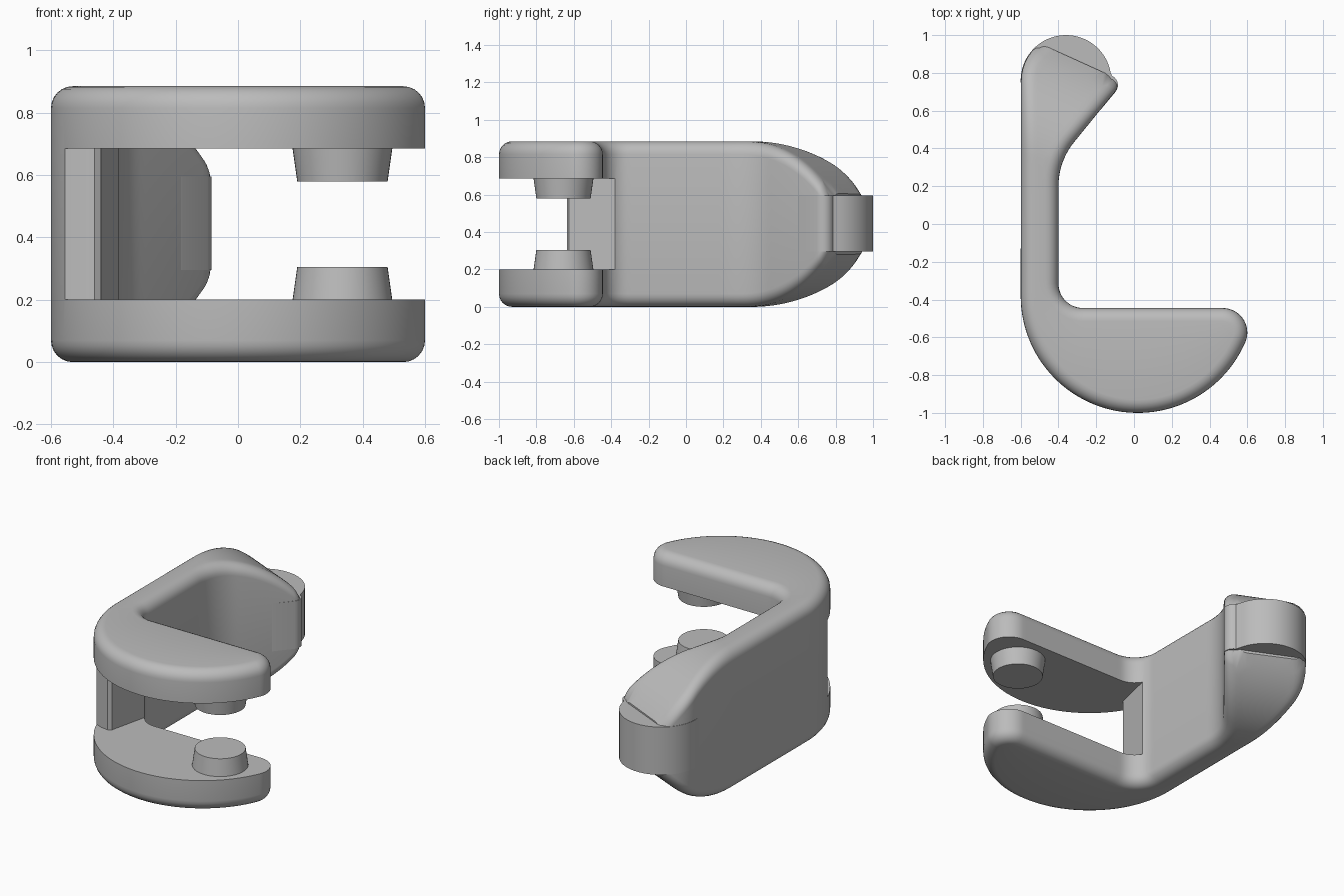
import bpy
import bmesh
from math import sin, cos, pi, radians, sqrt, ceil
from mathutils import Vector
from mathutils.geometry import delaunay_2d_cdt

if "Cube" in bpy.data.objects:
    bpy.data.objects.remove(bpy.data.objects["Cube"])

HEIGHT, FILLET = 0.885, 0.07
SLOT_LOW, SLOT_HIGH = 0.2, 0.685

grey = bpy.data.materials.new("plain grey")
grey.use_nodes = True
grey.diffuse_color = (0.5, 0.5, 0.5, 1)
grey.node_tree.nodes["Principled BSDF"].inputs["Base Color"].default_value = (0.5, 0.5, 0.5, 1)


def arc(cx, cy, r, start, end, step=8):
    n = max(2, ceil(abs(end - start) / step))
    angles = [radians(start + (end - start) * i / n) for i in range(n + 1)]
    return [Vector((cx + r * cos(a), cy + r * sin(a))) for a in angles]


def add_object(name, bm):
    bmesh.ops.recalc_face_normals(bm, faces=bm.faces)
    mesh = bpy.data.meshes.new(name)
    bm.to_mesh(mesh)
    bm.free()
    mesh.materials.append(grey)
    obj = bpy.data.objects.new(name, mesh)
    bpy.context.scene.collection.objects.link(obj)
    return obj


def prism(name, outline, low, high):
    bm = bmesh.new()
    face = bm.faces.new([bm.verts.new((p[0], p[1], low)) for p in outline])
    top = bmesh.ops.extrude_face_region(bm, geom=[face])["geom"]
    moved = [v for v in top if isinstance(v, bmesh.types.BMVert)]
    bmesh.ops.translate(bm, verts=moved, vec=(0, 0, high - low))
    return add_object(name, bm)


def smooth(obj):
    bpy.ops.object.select_all(action="DESELECT")
    obj.select_set(True)
    bpy.context.view_layer.objects.active = obj
    bpy.ops.object.shade_smooth_by_angle(angle=radians(30))


def resample(points, step):
    # Points along an open path at a roughly even spacing
    out = []
    for a, b in zip(points, points[1:]):
        n = max(1, round((b - a).length / step))
        out += [a.lerp(b, i / n) for i in range(n)]
    return out + [points[-1]]


# Body outline, open across the slanted back end
side = (arc(-0.36, 0.76, 0.238, 125, 180)
        + arc(0.02, -0.38, 0.62, 180, 336.6, 3)
        + arc(0.47, -0.575, 0.13, -23.4, 90)[1:]
        + arc(-0.27, -0.315, 0.13, 270, 180)
        + arc(-0.03, 0.2, 0.37, 180, 140, 4)
        + arc(-0.14, 0.735, 0.053, -40, 65, 15))
side = resample(side, 0.022)
end_line = resample([side[-1], side[0]], 0.025)[1:-1]
outline = side + end_line


def side_distance(p):
    best = 9.0
    for a, b in zip(side, side[1:]):
        ab = b - a
        t = min(1, max(0, (p - a).dot(ab) / ab.length_squared))
        best = min(best, (p - a - ab * t).length_squared)
    return sqrt(best)


def top_height(p):
    # Flat top that curves down toward the slanted end, with a rounded rim
    along = min(max(p.y + 0.444 * (p.x + 0.5) - 0.34, 0), 0.625)
    drop = 0.814 - sqrt(0.814 ** 2 - along ** 2)
    d = FILLET - min(side_distance(p), FILLET)
    return HEIGHT - drop - FILLET + sqrt(max(FILLET ** 2 - d ** 2, 0))


# Body surface points: rim rings, then a grid over the curved end
points = list(outline)
rings = 6
for k in range(1, rings + 1):
    d = FILLET * (1 - cos(k / rings * pi / 2))
    for i in range(1, len(side) - 1):
        t = (side[i + 1] - side[i - 1]).normalized()
        p = side[i] + Vector((-t.y, t.x)) * d
        if side_distance(p) > d * 0.97:
            points.append(p)
for i in range(20):
    for j in range(26):
        p = Vector((-0.6 + 0.03 * i, 0.2 + 0.03 * j))
        if side_distance(p) > FILLET + 0.012:
            points.append(p)

flat = delaunay_2d_cdt(points, [], [list(range(len(outline)))], 1, 1e-5)
bm = bmesh.new()
heights = [top_height(p) for p in flat[0]]
upper = [bm.verts.new((p.x, p.y, h)) for p, h in zip(flat[0], heights)]
lower = [bm.verts.new((p.x, p.y, HEIGHT - h)) for p, h in zip(flat[0], heights)]
directed = set()
for f in flat[2]:
    bm.faces.new([upper[i] for i in f])
    bm.faces.new([lower[i] for i in reversed(f)])
    directed.update((f[i - 1], f[i]) for i in range(len(f)))
for a, b in directed:
    if (b, a) not in directed:
        bm.faces.new((upper[b], upper[a], lower[a], lower[b]))
bmesh.ops.delete(bm, geom=[v for v in bm.verts if not v.link_faces], context="VERTS")
body = add_object("clip_body", bm)

# Slot that splits the front into two jaws
slot = [(-0.64, -0.575), (-0.555, -0.612), (-0.51, -0.63), (-0.46, -0.637), (-0.44, -0.625),
        (-0.383, -0.38), (-0.27, -0.3), (0.8, -0.3), (0.8, -1.2), (-0.8, -1.2), (-0.8, -0.575)]
cutter = prism("slot_cutter", slot, SLOT_LOW, SLOT_HIGH)
cutter.hide_render = True
cut = body.modifiers.new("slot", "BOOLEAN")
cut.operation = "DIFFERENCE"
cut.solver = "EXACT"
cut.object = cutter
bpy.context.view_layer.objects.active = body
bpy.ops.object.modifier_apply(modifier=cut.name)
bpy.data.objects.remove(cutter)
smooth(body)

# Rounded block at the back end
block = arc(-0.36, 0.76, 0.24, 10, 320, 5) + arc(-0.14, 0.735, 0.055, -40, 65, 15)
smooth(prism("end_block", block, 0.295, 0.595))

# Tapered studs facing each other inside the jaws
for name, base, tip in (("lower_stud", SLOT_LOW, 0.305), ("upper_stud", SLOT_HIGH, 0.58)):
    bm = bmesh.new()
    loops = []
    for z, r in ((base, 0.16), (tip, 0.145)):
        loops.append([bm.verts.new((p.x, p.y, z))
                      for p in arc(0.335, -0.655, r, 0, 360, 7.5)[:-1]])
        bm.faces.new(loops[-1])
    for i in range(len(loops[0])):
        bm.faces.new((loops[0][i - 1], loops[0][i], loops[1][i], loops[1][i - 1]))
    smooth(add_object(name, bm))
